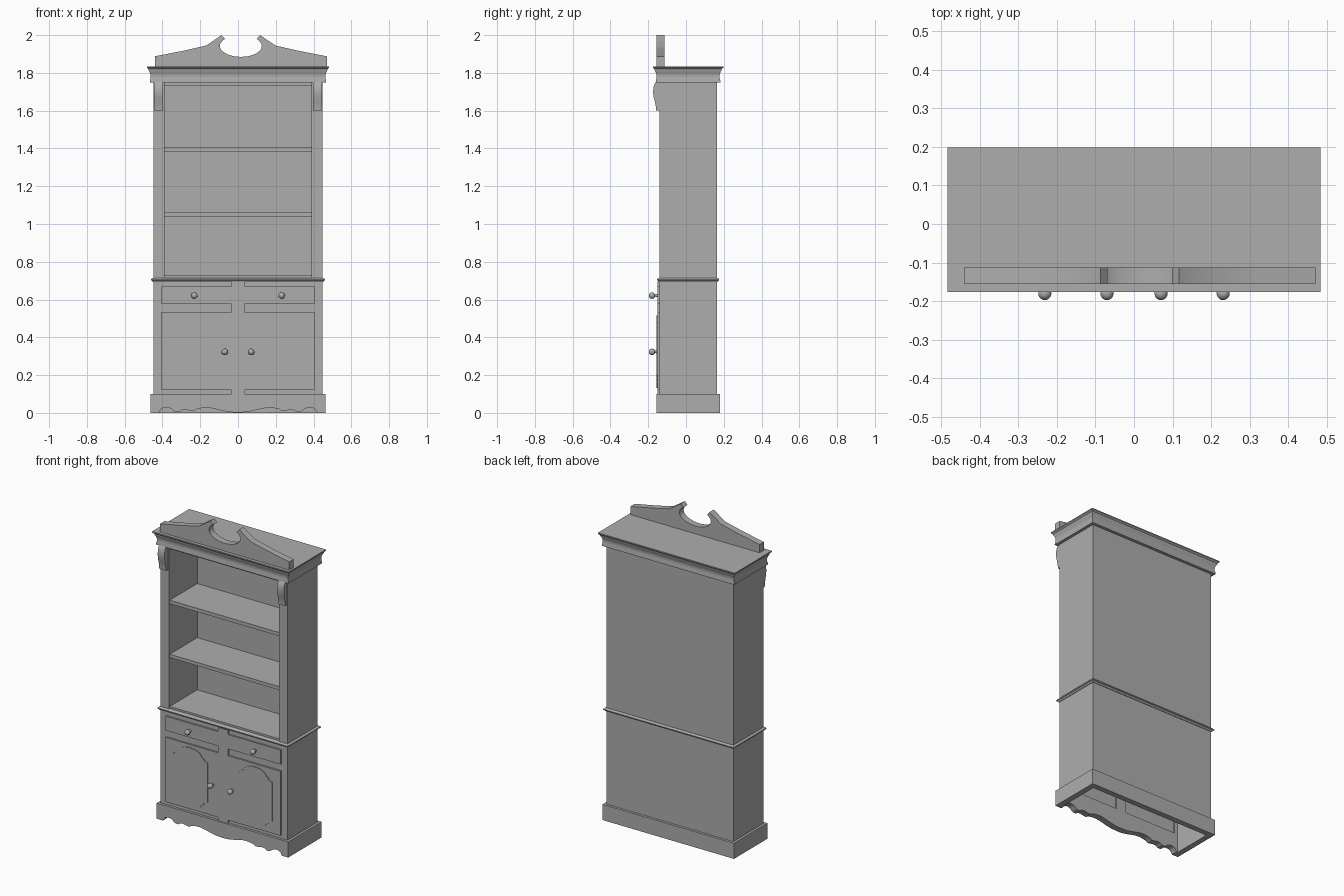
import bpy, bmesh
from math import sin, cos, pi, radians

cube = bpy.data.objects.get("Cube")
if cube:
    bpy.data.objects.remove(cube, do_unlink=True)

grey = bpy.data.materials.new("grey_paint")
grey.use_nodes = True
colour = (0.42, 0.42, 0.42, 1)
grey.diffuse_color = colour
grey.node_tree.nodes["Principled BSDF"].inputs["Base Color"].default_value = colour

# Carcass footprint
HX, HY, CY = 0.448, 0.152, 0.011
FRONT, BACK = CY - HY, CY + HY
OPEN = 0.389      # half width of the shelf opening
DOOR_FACE = -0.152


def finish(name, bm, smooth=False):
    bmesh.ops.remove_doubles(bm, verts=bm.verts, dist=1e-5)
    bmesh.ops.recalc_face_normals(bm, faces=bm.faces)
    mesh = bpy.data.meshes.new(name)
    bm.to_mesh(mesh)
    bm.free()
    mesh.materials.append(grey)
    ob = bpy.data.objects.new(name, mesh)
    bpy.context.collection.objects.link(ob)
    if smooth:
        bpy.ops.object.select_all(action='DESELECT')
        ob.select_set(True)
        bpy.context.view_layer.objects.active = ob
        bpy.ops.object.shade_smooth_by_angle(angle=radians(35))
    return ob


def prism(name, points, start, end, axis='Y', smooth=False):
    """Extrude an outline: (x, z) along Y or (y, z) along X."""
    bm = bmesh.new()
    put = (lambda a, b: (a, start, b)) if axis == 'Y' else (lambda a, b: (start, a, b))
    face = bm.faces.new([bm.verts.new(put(a, b)) for a, b in points])
    new = bmesh.ops.extrude_face_region(bm, geom=[face])["geom"]
    step = end - start
    move = (0, step, 0) if axis == 'Y' else (step, 0, 0)
    bmesh.ops.translate(bm, vec=move, verts=[v for v in new if isinstance(v, bmesh.types.BMVert)])
    return finish(name, bm, smooth)


def box(name, x0, x1, y0, y1, z0, z1):
    return prism(name, [(x0, z0), (x1, z0), (x1, z1), (x0, z1)], y0, y1)


def moulding(name, profile, smooth=False):
    """Loft rectangles around the carcass from (overhang, height) pairs."""
    bm = bmesh.new()
    rings = [[bm.verts.new((sx * (HX + d), CY + sy * (HY + d), z))
              for sx, sy in ((-1, -1), (1, -1), (1, 1), (-1, 1))] for d, z in profile]
    for low, high in zip(rings, rings[1:]):
        for i in range(4):
            j = (i + 1) % 4
            bm.faces.new((low[i], low[j], high[j], high[i]))
    bm.faces.new(rings[0])
    bm.faces.new(rings[-1])
    return finish(name, bm, smooth)


def knob(name, x, z):
    radius, centre = 0.017, -0.18
    path = [(DOOR_FACE + 0.004, 0.008), (-0.158, 0.008), (-0.163, 0.006)]
    path += [(centre + radius * cos(a), radius * sin(a))
             for a in (pi * (0.12 + 0.88 * i / 9) for i in range(10))]
    bm = bmesh.new()
    verts = [bm.verts.new((x + r, y, z)) for y, r in path]
    edges = [bm.edges.new(pair) for pair in zip(verts, verts[1:])]
    bmesh.ops.spin(bm, geom=verts + edges, cent=(x, 0, z), axis=(0, 1, 0),
                   angle=2 * pi, steps=20)
    finish(name, bm, True)


# Upper case: sides, back and shelves
for s, side in ((-1, "right"), (1, "left")):
    a, b = sorted((s * OPEN, s * HX))
    box(side + "_upper_side", a, b, FRONT, BACK, 0.70, 1.76)
box("upper_back", -OPEN, OPEN, 0.145, BACK, 0.70, 1.76)
for name, low, high in (("bottom_shelf", 0.70, 0.727), ("lower_shelf", 1.038, 1.060),
                        ("upper_shelf", 1.382, 1.405), ("top_board", 1.732, 1.76)):
    box(name, -OPEN, OPEN, FRONT + 0.008, 0.145, low, high)

# Cornice and waist moulding
moulding("cornice", [(0.019, 1.75), (0.019, 1.757), (0.015, 1.772), (0.015, 1.788),
                     (0.019, 1.803), (0.026, 1.815), (0.026, 1.82), (0.031, 1.824),
                     (0.035, 1.828), (0.035, 1.835)], True)
moulding("waist_moulding", [(0.003, 0.693), (0.007, 0.699), (0.013, 0.702),
                            (0.013, 0.707), (0.008, 0.713), (0.002, 0.715)])

# Broken pediment with an oval cut in the middle
MID = 0.015
oval = [(0.111 * cos(a), 1.942 - 0.057 * sin(a))
        for a in (radians(-32 + 244 * i / 24) for i in range(25))]
right_half = [(0.455, 1.833), (0.455, 1.888), (0.30, 1.918), (0.183, 1.945),
              (0.102, 2.0), (0.084, 1.980)]
outline = right_half + oval + [(-x, z) for x, z in reversed(right_half)]
prism("pediment", [(MID + x, z) for x, z in outline], -0.156, -0.113, smooth=True)

# Corbels under the cornice
corbel = [(-0.13, 1.60), (-0.158, 1.60), (-0.159, 1.62), (-0.164, 1.645), (-0.171, 1.67),
          (-0.174, 1.695), (-0.173, 1.72), (-0.167, 1.74), (-0.160, 1.752), (-0.13, 1.752)]
for s, side in ((-1, "right"), (1, "left")):
    prism(side + "_corbel", corbel, s * 0.397, s * 0.445, axis='X', smooth=True)

# Lower case: open underneath, with a face frame
box("lower_back", -HX, HX, BACK - 0.02, BACK, 0.05, 0.70)
box("centre_stile", -0.035, 0.035, DOOR_FACE, FRONT + 0.025, 0.05, 0.695)
for s, side in ((-1, "right"), (1, "left")):
    a, b = sorted((s * (HX - 0.02), s * HX))
    box(side + "_lower_side", a, b, FRONT, BACK - 0.02, 0.05, 0.70)
    a, b = sorted((s * 0.405, s * (HX - 0.02)))
    box(side + "_outer_stile", a, b, FRONT, FRONT + 0.025, 0.05, 0.70)
    a, b = sorted((s * 0.035, s * 0.405))
    for name, low, high in (("top_rail", 0.668, 0.70), ("middle_rail", 0.533, 0.577),
                            ("bottom_rail", 0.05, 0.122)):
        box(side + "_" + name, a, b, FRONT, FRONT + 0.025, low, high)

    # Drawer front, door and knobs
    box(side + "_drawer_front", a, b, DOOR_FACE, FRONT + 0.015, 0.577, 0.668)
    box(side + "_door", a, b, DOOR_FACE, FRONT + 0.015, 0.122, 0.533)
    knob(side + "_drawer_knob", s * 0.231, 0.621)
    knob(side + "_door_knob", s * 0.07, 0.323)

    # Shaped raised panel, one quadrant mirrored twice
    quad = [(0.123, 0.115), (0.120, 0.126), (0.108, 0.130), (0.098, 0.136), (0.092, 0.148),
            (0.080, 0.152), (0.074, 0.166), (0.058, 0.178), (0.035, 0.187), (0, 0.191)]
    top = quad + [(-x, z) for x, z in reversed(quad[:-1])]
    shape = top + [(-x, -z) for x, z in top]
    prism(side + "_door_panel", [(s * 0.228 + x, 0.324 + z) for x, z in shape],
          DOOR_FACE - 0.005, DOOR_FACE + 0.002)

# Plinth: plain sides and back, scalloped front
D = 0.016
for s, side in ((-1, "right"), (1, "left")):
    a, b = sorted((s * (HX - 0.02), s * (HX + D)))
    box(side + "_plinth", a, b, FRONT + 0.025, BACK + D, 0, 0.1)
box("back_plinth", -HX + 0.02, HX - 0.02, BACK - 0.02, BACK + D, 0, 0.1)
scallop = [(0.04, 0.004), (0.08, 0.011), (0.12, 0.021), (0.155, 0.027), (0.19, 0.026),
           (0.22, 0.019), (0.235, 0.009), (0.255, 0.013), (0.28, 0.017), (0.298, 0.015),
           (0.31, 0.005), (0.33, 0.005), (0.343, 0.012), (0.352, 0.022), (0.37, 0.028),
           (0.392, 0.028), (0.408, 0.020), (0.42, 0), (HX + D, 0), (HX + D, 0.1)]
edge = [(-x, z) for x, z in reversed(scallop)] + [(0, 0.002)] + scallop
prism("front_plinth", edge, FRONT - D, FRONT + 0.025, smooth=True)
